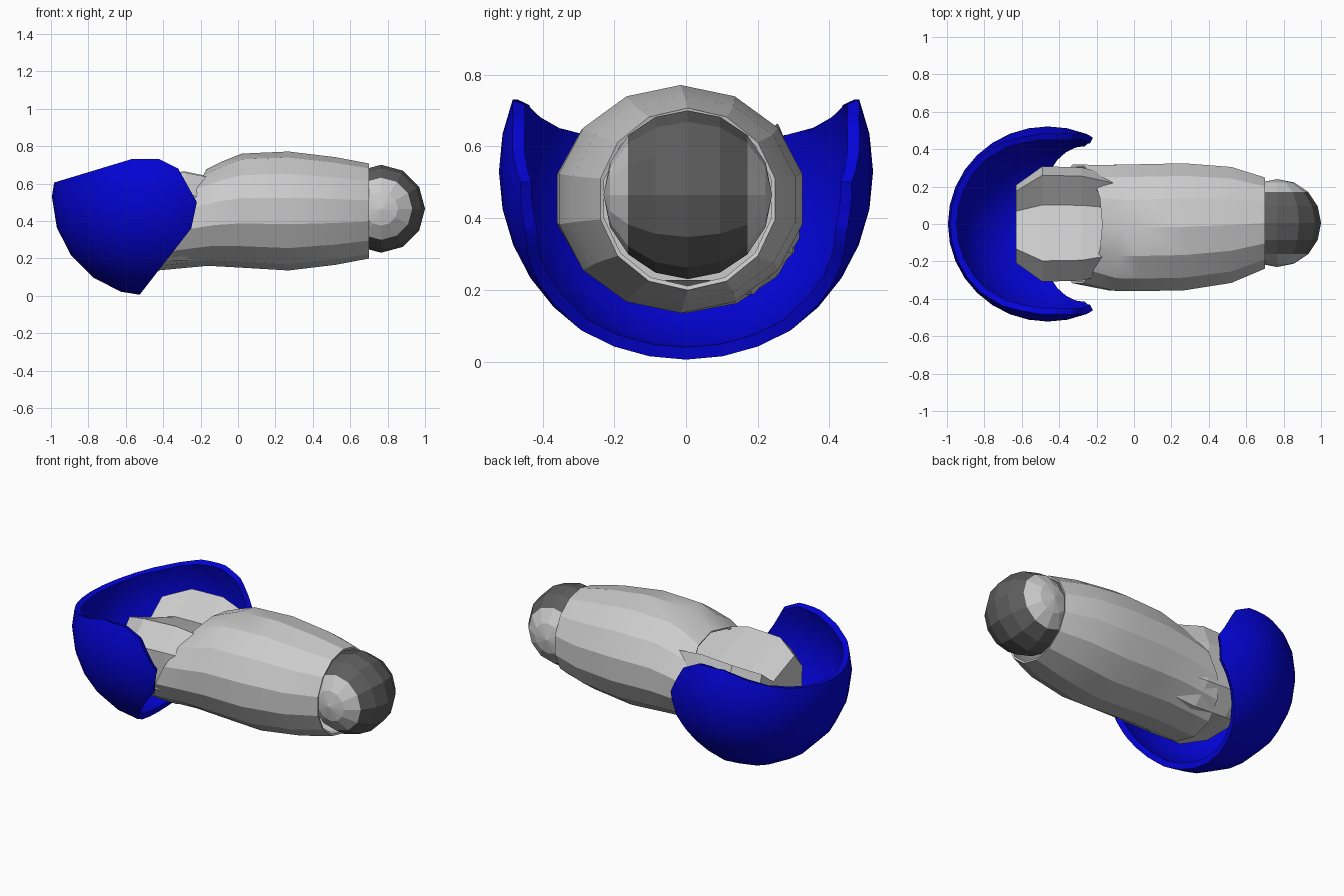
import bpy, bmesh, math
from mathutils import Matrix, Vector

cube = bpy.data.objects.get("Cube")
if cube:
    bpy.data.objects.remove(cube, do_unlink=True)


def material(name, rgb):
    m = bpy.data.materials.new(name)
    m.use_nodes = True
    m.diffuse_color = (*rgb, 1)
    m.node_tree.nodes["Principled BSDF"].inputs["Base Color"].default_value = (*rgb, 1)
    return m


LIGHT = material("light grey", (0.60, 0.60, 0.60))
DARK = material("dark grey", (0.11, 0.11, 0.11))
BLUE = material("blue", (0.001, 0.001, 0.68))


def finish(bm, name, mats, smooth=None, thickness=0):
    """Turn a bmesh into an object with materials, wall thickness and shading."""
    bmesh.ops.recalc_face_normals(bm, faces=bm.faces)
    mesh = bpy.data.meshes.new(name)
    bm.to_mesh(mesh)
    bm.free()
    ob = bpy.data.objects.new(name, mesh)
    bpy.context.collection.objects.link(ob)
    for m in mats:
        mesh.materials.append(m)
    bpy.ops.object.select_all(action='DESELECT')
    ob.select_set(True)
    bpy.context.view_layer.objects.active = ob
    if thickness:
        mod = ob.modifiers.new("wall", 'SOLIDIFY')
        mod.thickness = thickness
        mod.offset = -1
        bpy.ops.object.modifier_apply(modifier=mod.name)
    if smooth:
        bpy.ops.object.shade_smooth_by_angle(angle=math.radians(smooth))
    return ob


def loft(profile, sections, capped=False):
    """Skin a unit (y, z) profile over sections (x, slant, centre y, centre z, half width, half height)."""
    bm = bmesh.new()
    rings = [[bm.verts.new((x + slant * pz, cy + ry * py, cz + rz * pz)) for py, pz in profile]
             for x, slant, cy, cz, ry, rz in sections]
    n = len(profile)
    for a, b in zip(rings, rings[1:]):
        for i in range(n):
            j = (i + 1) % n
            bm.faces.new((a[i], a[j], b[j], b[i]))
    if capped:
        bm.faces.new(rings[0])
        bm.faces.new(rings[-1])
    return bm


def ball(centre, radius, segments, rings):
    """Sphere with its poles on the y axis."""
    bm = bmesh.new()
    bmesh.ops.create_uvsphere(bm, u_segments=segments, v_segments=rings, radius=radius,
                              matrix=Matrix.Translation(centre) @ Matrix.Rotation(math.pi / 2, 4, 'X'))
    return bm


# Upper arm sleeve: open tube with a slanted rear edge
round_profile = [(math.cos(a), math.sin(a)) for a in (2 * math.pi * (i + 0.5) / 14 for i in range(14))]
sleeve = loft(round_profile, [
    (-0.30, 0.13, 0.00, 0.405, 0.325, 0.270),
    (-0.12, 0.04, -0.02, 0.440, 0.345, 0.280),
    (0.02, 0.00, -0.02, 0.455, 0.348, 0.305),
    (0.27, 0.00, -0.015, 0.453, 0.348, 0.318),
    (0.52, 0.00, -0.005, 0.453, 0.318, 0.288),
    (0.70, 0.00, 0.005, 0.453, 0.250, 0.254)])
finish(sleeve, "arm_sleeve", [LIGHT], smooth=20, thickness=0.012)

# Shoulder block: flat-sided, with a shallow valley beside a raised ridge on top
block_profile = [(0.97, 0.45), (0.82, 0.92), (0.32, 0.50), (-0.62, 0.90), (-0.97, 0.45),
                 (-0.95, -0.45), (-0.60, -0.88), (0.60, -0.88), (0.95, -0.45)]
block = loft(block_profile, [
    (-0.63, 0, 0, 0.42, 0.215, 0.20),
    (-0.49, 0, 0, 0.42, 0.318, 0.255),
    (-0.28, 0, 0, 0.42, 0.312, 0.265),
    (-0.08, 0, 0, 0.42, 0.260, 0.22)], capped=True)
finish(block, "shoulder_block", [LIGHT])

# Elbow ball, dark with light side discs
elbow = ball((0.765, 0.005, 0.465), 0.235, 12, 8)
for f in elbow.faces:
    f.material_index = 0 if abs(f.calc_center_median().y - 0.005) > 0.175 else 1
finish(elbow, "elbow_ball", [LIGHT, DARK])

# Shoulder pad: hollow sphere trimmed to a side outline
pad = ball((-0.46, 0, 0.53), 0.535, 20, 16)
outline = [(-1.0, 0.60), (-0.57, 0.73), (-0.42, 0.73), (-0.32, 0.68),
           (-0.22, 0.50), (-0.25, 0.36), (-0.39, 0.18), (-0.53, 0.0)]
for (x0, z0), (x1, z1) in zip(outline, outline[1:]):
    bmesh.ops.bisect_plane(pad, geom=pad.verts[:] + pad.edges[:] + pad.faces[:],
                           plane_co=(x0, 0, z0), plane_no=Vector((z0 - z1, 0, x1 - x0)).normalized(),
                           clear_outer=True)
bmesh.ops.remove_doubles(pad, verts=pad.verts, dist=0.004)
for v in pad.verts:
    v.co.y *= 0.975
    v.co.z = max(v.co.z, 0.0)
finish(pad, "shoulder_pad", [BLUE], smooth=30, thickness=0.035)
